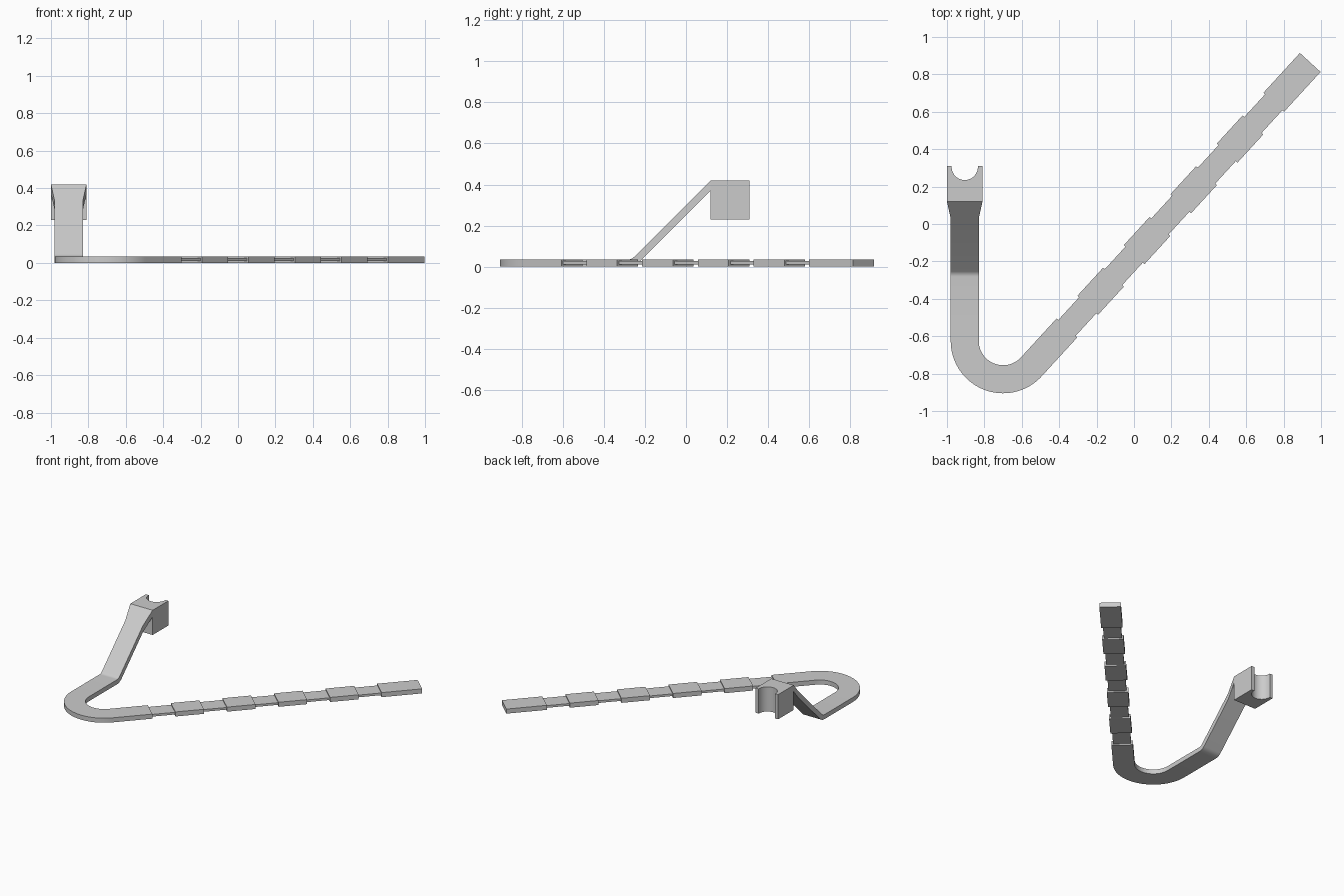
import bpy, bmesh
from math import sin, cos, radians
from mathutils import Vector

cube = bpy.data.objects.get("Cube")
if cube:
    bpy.data.objects.remove(cube, do_unlink=True)

# Single grey material
GREY = (0.6, 0.6, 0.6, 1)
mat = bpy.data.materials.new("light grey")
mat.use_nodes = True
mat.diffuse_color = GREY
mat.node_tree.nodes["Principled BSDF"].inputs["Base Color"].default_value = GREY

THICK, HALF = 0.035, 0.075
CENTRE, MID = Vector((-0.70, -0.625, 0)), 0.205      # hook centre, centreline radius
ARM_X = CENTRE.x - MID
TAIL = radians(47.5)
ALONG = Vector((cos(TAIL), sin(TAIL), 0))
ACROSS = Vector((sin(TAIL), -cos(TAIL), 0))
START = CENTRE + ACROSS * MID                        # where the tail leaves the hook
UP = Vector((0, 0, 1))


def finish(name, bm):
    bmesh.ops.recalc_face_normals(bm, faces=bm.faces)
    mesh = bpy.data.meshes.new(name)
    bm.to_mesh(mesh)
    bm.free()
    mesh.materials.append(mat)
    obj = bpy.data.objects.new(name, mesh)
    bpy.context.collection.objects.link(obj)
    bpy.ops.object.select_all(action='DESELECT')
    obj.select_set(True)
    bpy.context.view_layer.objects.active = obj
    bpy.ops.object.shade_smooth_by_angle(angle=radians(25))
    return obj


def band(name, stations):
    """Skin rectangular sections: (bottom centre, top centre, side vector)."""
    bm = bmesh.new()
    rings = [[bm.verts.new(p) for p in (b - s, b + s, t + s, t - s)]
             for b, t, s in stations]
    for r, q in zip(rings, rings[1:]):
        for i in range(4):
            j = (i + 1) % 4
            bm.faces.new((r[i], r[j], q[j], q[i]))
    bm.faces.new(rings[0])
    bm.faces.new(rings[-1])
    return finish(name, bm)


def tail_piece(name, t0, t1, z0=0.0, z1=THICK, half=HALF):
    return band(name, [(START + ALONG * t + UP * z0, START + ALONG * t + UP * z1,
                        ACROSS * half) for t in (t0, t1)])


# Hook and raised arm as one band
FIRST_END = 0.282
p = START + ALONG * FIRST_END
stations = [(p, p + UP * THICK, ACROSS * HALF)]
STEPS = 48
for i in range(STEPS + 1):
    a = TAIL - radians(90) + (-radians(90) - TAIL) * i / STEPS
    out = Vector((cos(a), sin(a), 0))
    p = CENTRE + out * MID
    stations.append((p, p + UP * THICK, out * HALF))
side = Vector((-1, 0, 0))
bend = Vector((ARM_X, -0.282, 0.075))
for i in range(7):
    a = radians(45) * i / 6
    d = Vector((0, sin(a), -cos(a)))
    stations.append((bend + d * 0.075, bend + d * 0.04, side * HALF))
for y, half in ((0.03, HALF), (0.12, 0.095)):
    top = Vector((ARM_X, y, 0.30 + y))
    stations.append((top - UP * 0.05, top, side * half))
band("hook_arm", stations)

# Thick plates along the tail, joined by a thinner core strip
GAP, PLATE, END = 0.164, 0.204, 2.207
t = FIRST_END + GAP
for n in range(5):
    last = n == 4
    tail_piece(f"tail_plate_{n + 1}", t, END if last else t + PLATE)
    tail_piece(f"tail_link_{n + 1}", t - GAP - 0.01, t + 0.01, 0.010, 0.027, HALF - 0.012)
    t += PLATE + GAP

# Head block with a half-round notch in its back
HALF_HEAD, FRONT, BACK, R = 0.095, 0.12, 0.31, 0.07
outline = [(-HALF_HEAD, BACK), (-HALF_HEAD, FRONT), (HALF_HEAD, FRONT), (HALF_HEAD, BACK)]
outline += [(R, BACK)]
outline += [(R * cos(radians(a)), BACK - 0.005 - R * sin(radians(a)))
            for a in range(0, 181, 6)]
outline += [(-R, BACK)]
bm = bmesh.new()
face = bm.faces.new([bm.verts.new((ARM_X + x, y, 0.23)) for x, y in outline])
new = bmesh.ops.extrude_face_region(bm, geom=[face])["geom"]
bmesh.ops.translate(bm, vec=(0, 0, 0.19),
                    verts=[v for v in new if isinstance(v, bmesh.types.BMVert)])
finish("notched_head", bm)
